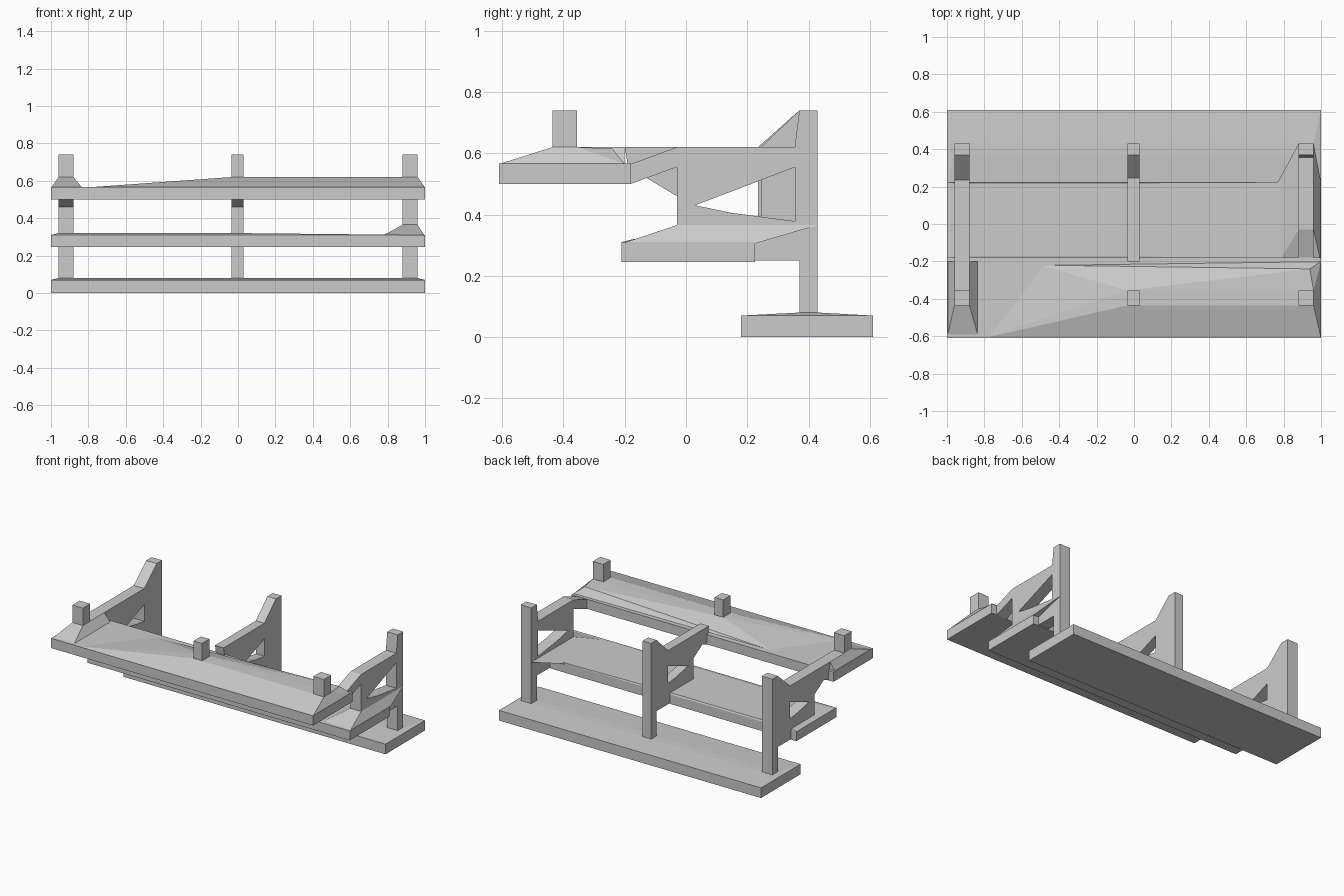
import bpy, bmesh

if "Cube" in bpy.data.objects:
    bpy.data.objects.remove(bpy.data.objects["Cube"])


def finish(name, bm):
    bmesh.ops.recalc_face_normals(bm, faces=bm.faces)
    me = bpy.data.meshes.new(name)
    bm.to_mesh(me)
    bm.free()
    ob = bpy.data.objects.new(name, me)
    bpy.context.collection.objects.link(ob)
    return ob


def box_pts(x0, x1, y0, y1, z0, z1):
    return [(x, y, z) for x in (x0, x1) for y in (y0, y1) for z in (z0, z1)]


def rect(x0, x1, y0, y1, z):
    return [(x, y, z) for x in (x0, x1) for y in (y0, y1)]


def hull(name, pts):
    bm = bmesh.new()
    for p in pts:
        bm.verts.new(p)
    res = bmesh.ops.convex_hull(bm, input=bm.verts)
    junk = [v for v in bm.verts if not v.link_faces]
    bmesh.ops.delete(bm, geom=junk, context='VERTS')
    return finish(name, bm)


def prism(name, x0, x1, profile):
    # extrude a (y, z) outline along x
    bm = bmesh.new()
    f = bm.faces.new([bm.verts.new((x0, y, z)) for y, z in profile])
    g = bmesh.ops.extrude_face_region(bm, geom=[f])
    for v in g['geom']:
        if isinstance(v, bmesh.types.BMVert):
            v.co.x = x1
    return finish(name, bm)


# bottom tread with a slightly raised top
hull("bottom_tread", box_pts(-1, 1, 0.18, 0.61, 0, 0.07) + rect(-0.96, 0.96, 0.37, 0.43, 0.08))

# middle tread and its raised right end
hull("middle_tread", box_pts(-1, 1, -0.21, 0.225, 0.245, 0.31)
     + rect(-0.96, 0.03, -0.17, 0.22, 0.32))
hull("middle_tread_right_rise", rect(0.77, 1, -0.21, 0.225, 0.305)
     + rect(0.88, 0.96, -0.03, 0.43, 0.365))

# top tread with raised left end and long sloping ridge
hull("top_tread", box_pts(-1, 1, -0.61, -0.18, 0.5, 0.567))
hull("top_tread_left_rise", rect(-1, -0.83, -0.61, -0.2, 0.56)
     + rect(-0.96, -0.88, -0.435, -0.2, 0.62))
hull("top_tread_ridge", [(-0.8, -0.61, 0.565), (1, -0.61, 0.565), (1, -0.2, 0.565),
                         (-0.5, -0.22, 0.565)]
     + rect(-0.035, 0.96, -0.435, -0.355, 0.62) + [(0.94, -0.24, 0.615)])

# three support frames, each with a rear post, arms, mid post and stub
for side, x0, x1, yg in (("left", -0.96, -0.88, 0.235),
                         ("centre", -0.035, 0.03, 0.245),
                         ("right", 0.88, 0.96, 0.355)):
    hull(side + "_rear_post", box_pts(x0, x1, 0.37, 0.43, 0.06, 0.74))
    hull(side + "_front_stub", box_pts(x0, x1, -0.435, -0.355, 0.6, 0.74))
    prism(side + "_post_gusset", x0, x1,
          [(yg, 0.36), (0.38, 0.36), (0.38, 0.74), (0.37, 0.74), (yg, 0.62)])
    if side == "right":
        front = [(-0.03, 0.555), (-0.18, 0.5), (-0.18, 0.565), (-0.03, 0.62)]
    else:
        front = [(-0.03, 0.46), (-0.13, 0.52), (-0.18, 0.5), (-0.2, 0.62)]
    prism(side + "_upper_arm", x0, x1,
          [(0.37, 0.62), (0.37, 0.56), (0.03, 0.43), (0.03, 0.3), (-0.03, 0.3)] + front)
    prism(side + "_lower_arm", x0, x1,
          [(0.0, 0.25), (0.38, 0.25), (0.38, 0.375), (0.15, 0.405), (0.03, 0.43), (0.0, 0.43)])
